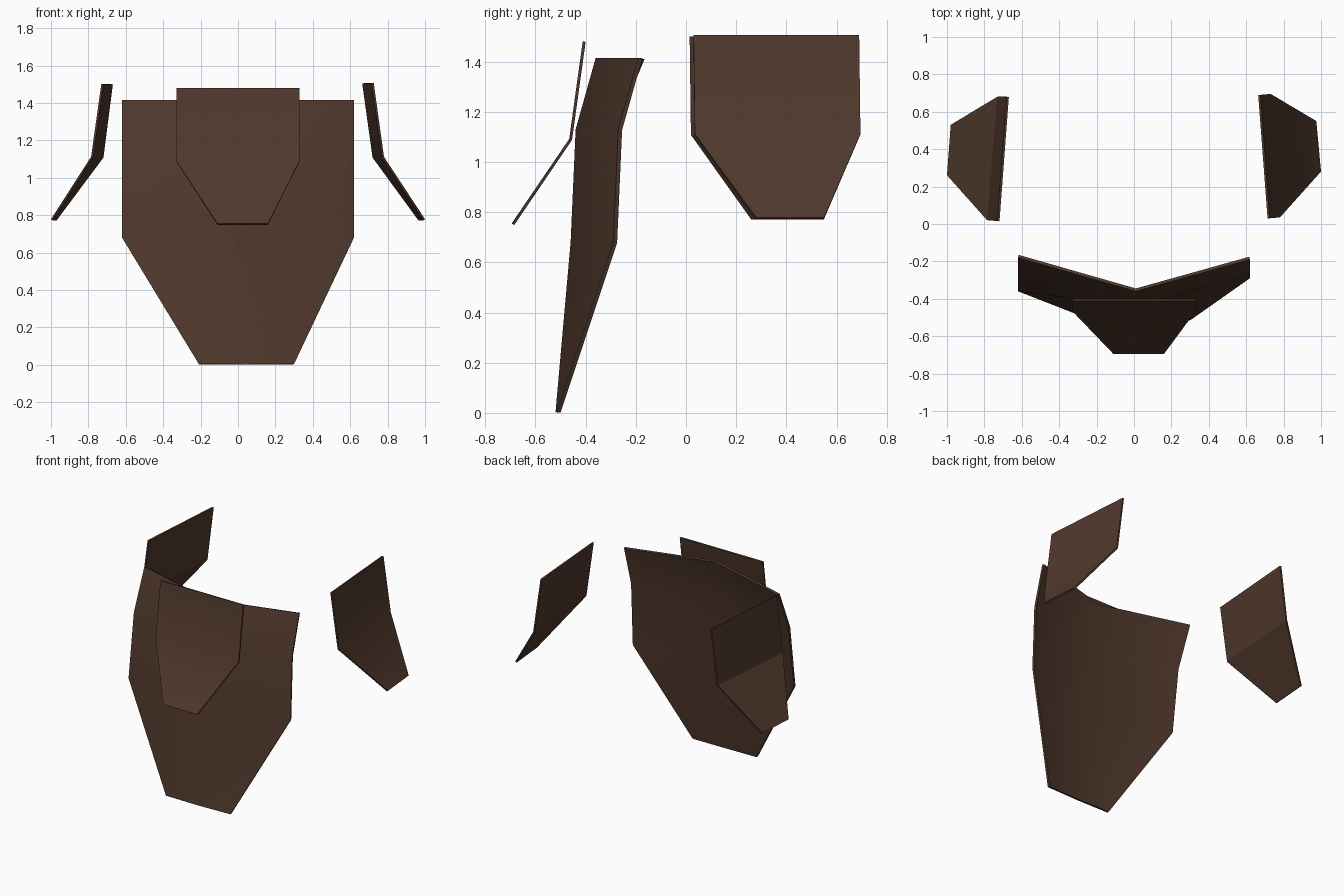
import bpy
import bmesh
import math

if "Cube" in bpy.data.objects:
    bpy.data.objects.remove(bpy.data.objects["Cube"])

leather = bpy.data.materials.new("dark_leather")
leather.diffuse_color = (0.08, 0.04, 0.025, 1)
leather.use_nodes = True
leather.node_tree.nodes["Principled BSDF"].inputs["Base Color"].default_value = leather.diffuse_color


def plate(name, rows, thickness, offset, smooth):
    """Folded sheet: rows run top to bottom, points left to right seen from outside."""
    bm = bmesh.new()
    grid = [[bm.verts.new(p) for p in row] for row in rows]
    for up, low in zip(grid, grid[1:]):
        for i in range(len(up) - 1):
            bm.faces.new((low[i], low[i + 1], up[i + 1], up[i]))
    mesh = bpy.data.meshes.new(name)
    bm.to_mesh(mesh)
    bm.free()
    obj = bpy.data.objects.new(name, mesh)
    bpy.context.collection.objects.link(obj)
    mesh.materials.append(leather)
    bpy.ops.object.select_all(action='DESELECT')
    obj.select_set(True)
    bpy.context.view_layer.objects.active = obj
    mod = obj.modifiers.new("thickness", 'SOLIDIFY')
    mod.thickness = thickness
    mod.offset = offset
    bpy.ops.object.modifier_apply(modifier=mod.name)
    if smooth:
        bpy.ops.object.shade_smooth_by_angle(angle=math.radians(50))
    return obj


# Large front plate with a central ridge
plate("large_front_plate", [
    [(-0.62, -0.18, 1.415), (0.01, -0.36, 1.415), (0.62, -0.19, 1.415)],
    [(-0.62, -0.30, 1.13), (0.01, -0.44, 1.13), (0.62, -0.27, 1.13)],
    [(-0.62, -0.36, 0.68), (0.01, -0.46, 0.68), (0.62, -0.29, 0.68)],
    [(-0.21, -0.52, 0.005), (0.04, -0.52, 0.003), (0.30, -0.515, 0.005)],
], 0.016, -1, True)

# Small overlapping plate, bent outward at the bottom
plate("small_front_plate", [
    [(-0.33, -0.406, 1.48), (0.33, -0.406, 1.48)],
    [(-0.33, -0.46, 1.09), (0.33, -0.46, 1.09)],
    [(-0.11, -0.69, 0.752), (0.16, -0.69, 0.752)],
], 0.012, 0, True)

# Side plates, flaring outward at the bottom
plate("right_side_plate", [
    [(0.72, 0.03, 1.505), (0.67, 0.69, 1.505)],
    [(0.775, 0.035, 1.11), (0.725, 0.695, 1.11)],
    [(0.995, 0.28, 0.775), (0.97, 0.55, 0.775)],
], 0.012, 0, True)
plate("left_side_plate", [
    [(-0.675, 0.68, 1.50), (-0.725, 0.015, 1.50)],
    [(-0.725, 0.68, 1.11), (-0.78, 0.02, 1.11)],
    [(-0.975, 0.53, 0.775), (-0.995, 0.26, 0.775)],
], 0.012, 0, False)
